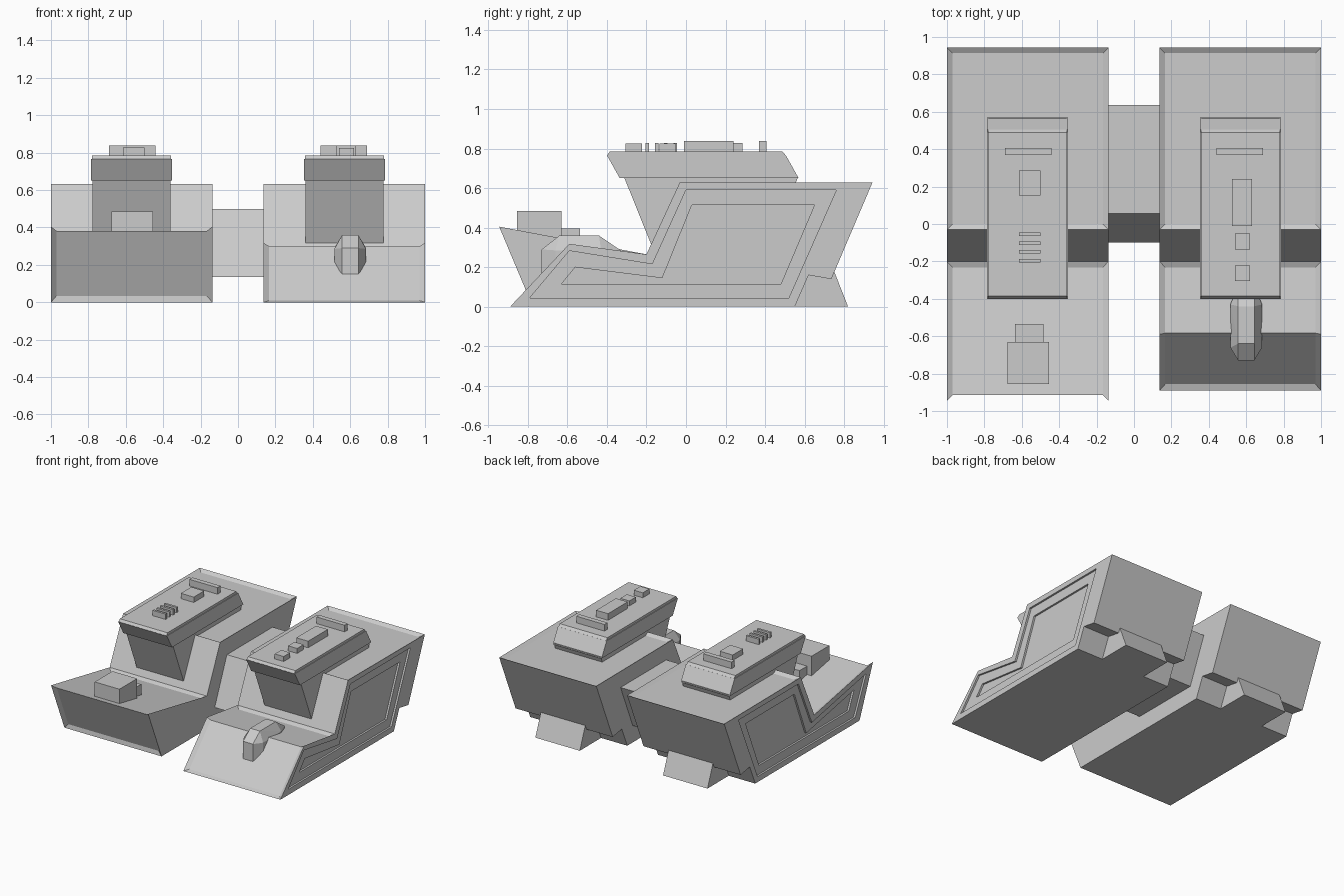
import bpy, bmesh

old = bpy.data.objects.get("Cube")
if old:
    bpy.data.objects.remove(old, do_unlink=True)

grey = bpy.data.materials.new("light_grey")
grey.use_nodes = True
colour = (0.6, 0.6, 0.6, 1)
grey.diffuse_color = colour
grey.node_tree.nodes["Principled BSDF"].inputs["Base Color"].default_value = colour


def finish(name, bm):
    bmesh.ops.recalc_face_normals(bm, faces=bm.faces[:])
    mesh = bpy.data.meshes.new(name)
    bm.to_mesh(mesh)
    bm.free()
    mesh.materials.append(grey)
    obj = bpy.data.objects.new(name, mesh)
    bpy.context.scene.collection.objects.link(obj)
    return obj


def prism(name, profile, x0, x1, recesses=()):
    """Extrude a (y, z) profile along x; recesses lists groups of edges to sink."""
    bm = bmesh.new()
    a = [bm.verts.new((x0, y, z)) for y, z in profile]
    b = [bm.verts.new((x1, y, z)) for y, z in profile]
    n = len(profile)
    quads = [bm.faces.new((a[i], a[(i + 1) % n], b[(i + 1) % n], b[i])) for i in range(n)]
    bm.faces.new(a)
    bm.faces.new(b)
    bmesh.ops.recalc_face_normals(bm, faces=bm.faces[:])
    for group in recesses:
        bmesh.ops.inset_region(bm, faces=[quads[i] for i in group], thickness=0.03,
                               depth=-0.018, use_even_offset=True, use_boundary=True)
    return finish(name, bm)


def box(name, x0, x1, y0, y1, z0, z1):
    return prism(name, [(y0, z0), (y1, z0), (y1, z1), (y0, z1)], x0, x1)


def carve(obj, cutter):
    """Subtract the cutter, then discard it."""
    mod = obj.modifiers.new("cut", 'BOOLEAN')
    mod.operation = 'DIFFERENCE'
    mod.solver = 'EXACT'
    mod.object = cutter
    cutter.hide_render = True
    bpy.context.view_layer.update()
    graph = bpy.context.evaluated_depsgraph_get()
    mesh = bpy.data.meshes.new_from_object(obj.evaluated_get(graph))
    obj.modifiers.clear()
    obj.data = mesh
    bpy.data.objects.remove(cutter, do_unlink=True)


# Shared stern and side panel outlines
stern = [(-0.2, 0.265), (-0.03, 0.632), (0.943, 0.628), (0.735, 0.14), (0.62, 0.16), (0.55, 0)]
panel_outer = [(-0.17, 0.215), (0, 0.59), (0.76, 0.59), (0.52, 0.045)]
panel_inner = [(-0.12, 0.145), (0.03, 0.515), (0.65, 0.515), (0.48, 0.115)]

# Each hull: side, bow outline, front ends of the two side panels
hulls = {
    "left": (1, [(-0.89, 0), (-0.59, 0.318)],
             [(-0.79, 0.045), (-0.59, 0.318 - 0.035)], [(-0.63, 0.115), (-0.56, 0.2)]),
    "right": (-1, [(-0.775, 0), (-0.945, 0.405)],
              [(-0.72, 0.045), (-0.86, 0.345)], [(-0.66, 0.115), (-0.725, 0.26)]),
}
for side, (s, bow, outer_front, inner_front) in hulls.items():
    # Hull with sunken decks and stepped side panel
    hull = prism(side + "_hull", bow + stern, s * 0.137, s, [(0, 1), (3,)])
    carve(hull, prism("panel_cutter", outer_front + panel_outer, s * 0.985, s * 1.1))
    carve(hull, prism("panel_cutter", inner_front + panel_inner, s * 0.97, s * 1.1))

    # Stern skid
    prism(side + "_stern_skid", [(0.5, 0), (0.82, 0), (0.745, 0.19), (0.5, 0.19)],
          s * 0.37, s * 0.765)

    # Tower, bridge slab and roof plate
    prism(side + "_tower", [(-0.315, 0.66), (-0.15, 0.25), (0.4, 0.25), (0.545, 0.6), (0.568, 0.66)],
          s * 0.36, s * 0.777)
    prism(side + "_bridge", [(-0.335, 0.65), (0.57, 0.65), (0.505, 0.766), (-0.4, 0.766)],
          s * 0.352, s * 0.785)
    prism(side + "_bridge_roof", [(-0.4, 0.765), (0.505, 0.765), (0.488, 0.785), (-0.385, 0.785)],
          s * 0.357, s * 0.78)
    box(side + "_roof_rear_bar", s * 0.44, s * 0.69, 0.368, 0.407, 0.78, 0.838)

# Roof boxes
box("right_roof_box", -0.615, -0.5, 0.153, 0.285, 0.78, 0.828)
for i in range(4):
    y = -0.055 - i * 0.047
    box("right_roof_slat_%d" % (i + 1), -0.615, -0.5, y - 0.009, y + 0.009, 0.78, 0.828)
box("left_roof_long_box", 0.525, 0.63, -0.01, 0.24, 0.78, 0.838)
box("left_roof_mid_box", 0.54, 0.62, -0.135, -0.052, 0.78, 0.825)
box("left_roof_front_box", 0.54, 0.62, -0.305, -0.223, 0.78, 0.825)

# Bow housing on the right deck
box("right_deck_box", -0.675, -0.455, -0.855, -0.63, 0.3, 0.485)
box("right_deck_step", -0.635, -0.485, -0.632, -0.535, 0.28, 0.395)

# Faceted fairing over the left bow
bm = bmesh.new()
spine = [(-0.73, 0.15), (-0.73, 0.29), (-0.64, 0.36), (-0.44, 0.36), (-0.33, 0.285), (-0.33, 0.23)]
cheek = [(-0.66, 0.2), (-0.66, 0.285), (-0.43, 0.29), (-0.43, 0.23)]
for outline, half in ((spine, 0.043), (cheek, 0.085)):
    for y, z in outline:
        for sx in (-1, 1):
            bm.verts.new((0.6 + sx * half, y, z))
bmesh.ops.convex_hull(bm, input=bm.verts[:])
finish("left_bow_fairing", bm)

# Bridge joining the hulls
prism("hull_connector", [(-0.1, 0.135), (0.055, 0.5), (0.635, 0.5), (0.48, 0.135)], -0.138, 0.138)
